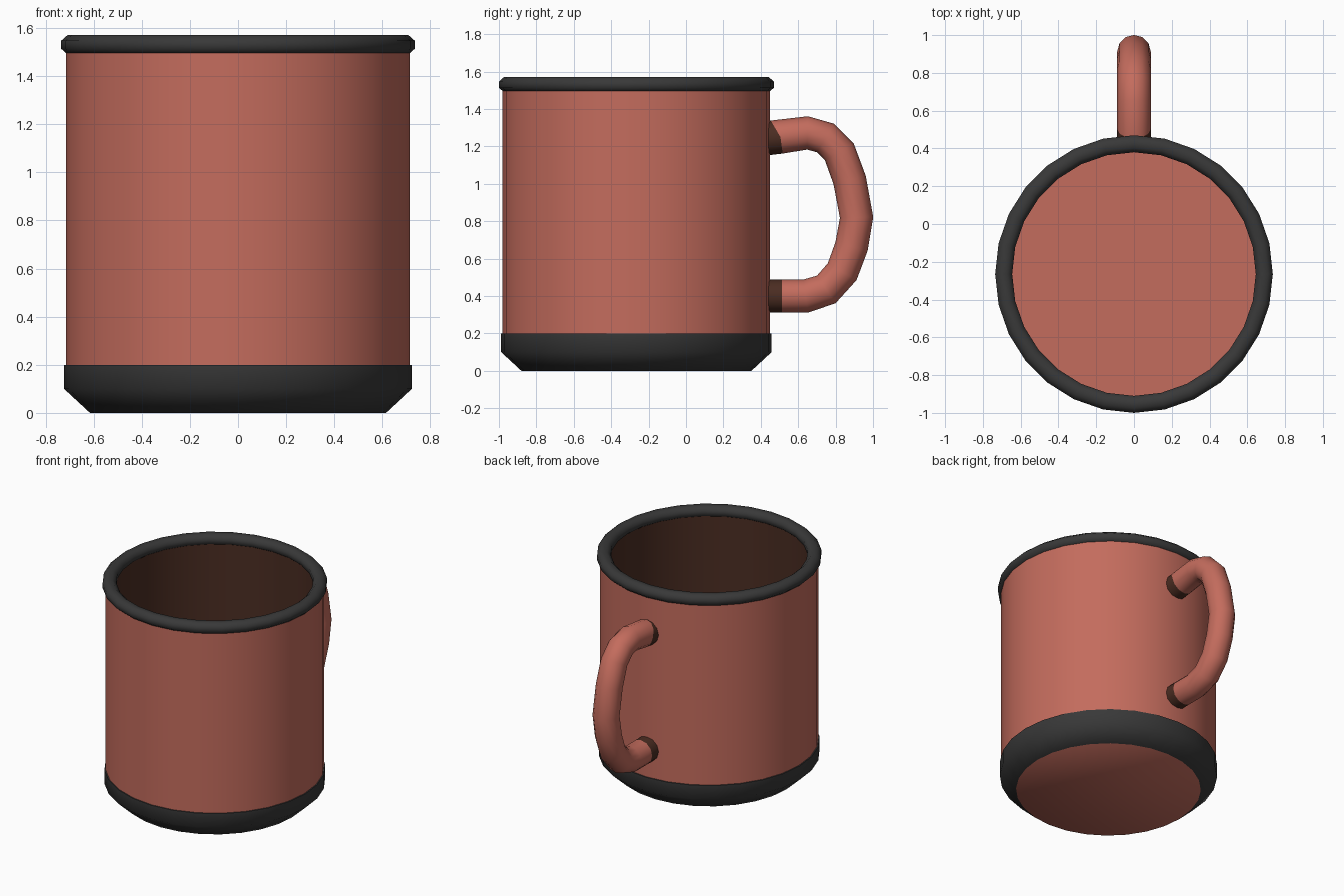
import bpy, bmesh, math
from mathutils import Vector

if "Cube" in bpy.data.objects:
    bpy.data.objects.remove(bpy.data.objects["Cube"], do_unlink=True)

SIDES = 28
CENTRE_Y = -0.265


def make_material(name, rgb):
    mat = bpy.data.materials.new(name)
    mat.use_nodes = True
    mat.diffuse_color = (*rgb, 1)
    bsdf = mat.node_tree.nodes["Principled BSDF"]
    bsdf.inputs["Base Color"].default_value = (*rgb, 1)
    bsdf.inputs["Roughness"].default_value = 0.7
    return mat


MATERIALS = [
    make_material("terracotta red", (0.55, 0.15, 0.11)),
    make_material("charcoal", (0.04, 0.04, 0.04)),
    make_material("dark brown", (0.07, 0.026, 0.016)),
]
RED, CHARCOAL, BROWN = range(3)


def finish(name, bm, angle):
    bmesh.ops.remove_doubles(bm, verts=bm.verts, dist=1e-5)
    bmesh.ops.recalc_face_normals(bm, faces=bm.faces)
    mesh = bpy.data.meshes.new(name)
    bm.to_mesh(mesh)
    bm.free()
    for mat in MATERIALS:
        mesh.materials.append(mat)
    obj = bpy.data.objects.new(name, mesh)
    bpy.context.collection.objects.link(obj)
    bpy.ops.object.select_all(action="DESELECT")
    obj.select_set(True)
    bpy.context.view_layer.objects.active = obj
    bpy.ops.object.shade_smooth_by_angle(angle=math.radians(angle))
    return obj


def bridge(bm, ring_a, ring_b, material):
    n = len(ring_a)
    for i in range(n):
        j = (i + 1) % n
        quad = (ring_a[i], ring_a[j], ring_b[j], ring_b[i])
        bm.faces.new(quad).material_index = material


def lathe(name, profile, colours, angle, closed=False):
    """Spin (radius, height) points; colours[i] paints the band after point i."""
    bm = bmesh.new()
    rings = []
    for r, z in profile:
        rings.append([bm.verts.new((r * math.cos(t), r * math.sin(t) + CENTRE_Y, z))
                      for t in (math.tau * k / SIDES for k in range(SIDES))])
    if closed:
        rings.append(rings[0])
    for a, b, colour in zip(rings, rings[1:], colours):
        bridge(bm, a, b, colour)
    # Flat discs close an open profile at the underside and the inner floor
    if not closed:
        for ring in (rings[0], rings[-1]):
            bm.faces.new(ring).material_index = RED
    return finish(name, bm, angle)


# Cup wall with chamfered base band, dark inside and red floor
lathe("cup_body",
      [(0.615, 0), (0.723, 0.1), (0.723, 0.2), (0.715, 0.2),
       (0.715, 1.53), (0.655, 1.53), (0.655, 0.08)],
      [CHARCOAL, CHARCOAL, CHARCOAL, RED, CHARCOAL, BROWN], 50)

# Rolled rim
rim_profile = []
for k in range(8):
    t = math.tau * (k + 0.5) / 8
    rim_profile.append((0.69 + 0.0487 * math.cos(t), 1.53 + 0.0433 * math.sin(t)))
lathe("rim", rim_profile, [CHARCOAL] * 8, 60, closed=True)

# Handle: tube swept along a path of (y, z) points with dark end sleeves
PATH = [(0.42, 1.24), (0.505, 1.25), (0.65, 1.272), (0.745, 1.245), (0.82, 1.17),
        (0.875, 1.02), (0.912, 0.82), (0.885, 0.665), (0.835, 0.53),
        (0.75, 0.435), (0.64, 0.4), (0.513, 0.4), (0.42, 0.4)]
TUBE_SIDES, TUBE_RADIUS = 12, 0.089

bm = bmesh.new()
points = [Vector((0, y, z)) for y, z in PATH]
across = Vector((1, 0, 0))
rings = []
for i, p in enumerate(points):
    tangent = (points[min(i + 1, len(points) - 1)] - points[max(i - 1, 0)]).normalized()
    outward = across.cross(tangent)
    ring = []
    for k in range(TUBE_SIDES):
        t = math.tau * k / TUBE_SIDES
        co = p + TUBE_RADIUS * (math.cos(t) * across + math.sin(t) * outward)
        # The upper sleeve's edge dips back over the top of the tube
        if i == 1:
            co.y -= 0.04 * max(0, (co.z - p.z) / TUBE_RADIUS)
        ring.append(bm.verts.new(co))
    rings.append(ring)
last = len(rings) - 2
for i in range(last + 1):
    bridge(bm, rings[i], rings[i + 1], BROWN if i in (0, last) else RED)
for ring in (rings[0], rings[-1]):
    bm.faces.new(ring).material_index = BROWN
finish("handle", bm, 50)
